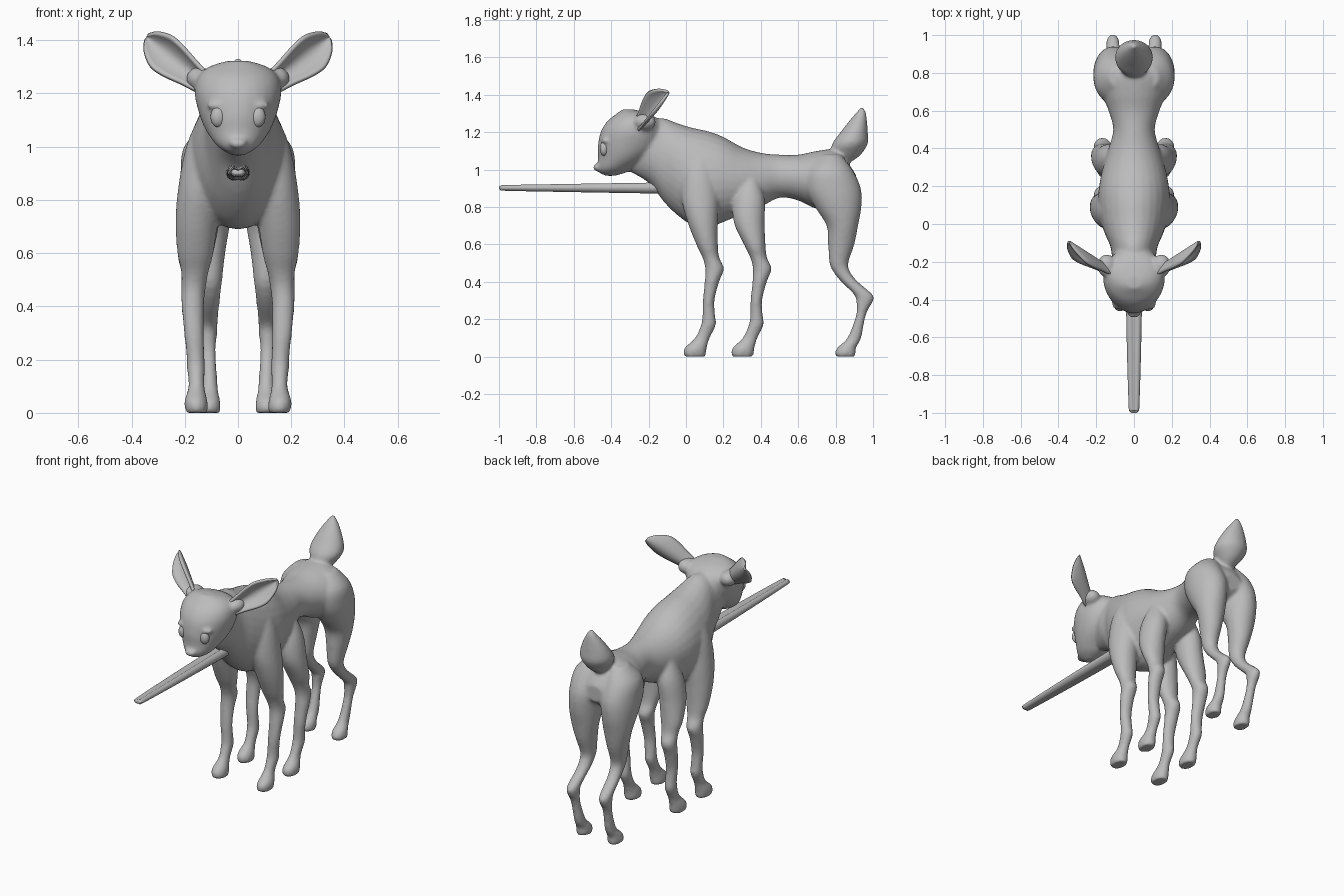
import bpy
import bmesh
import math
from mathutils import Vector

cube = bpy.data.objects.get("Cube")
if cube:
    bpy.data.objects.remove(cube, do_unlink=True)

grey = bpy.data.materials.new("plain grey")
grey.use_nodes = True
grey.diffuse_color = (0.5, 0.5, 0.5, 1)
grey.node_tree.nodes["Principled BSDF"].inputs["Base Color"].default_value = (0.5, 0.5, 0.5, 1)


def make_object(name, bm):
    """Turn a bmesh into a smooth shaded object."""
    bmesh.ops.recalc_face_normals(bm, faces=bm.faces)
    mesh = bpy.data.meshes.new(name)
    bm.to_mesh(mesh)
    bm.free()
    mesh.materials.append(grey)
    mesh.shade_smooth()
    obj = bpy.data.objects.new(name, mesh)
    bpy.context.collection.objects.link(obj)
    return obj


def smooth_rows(rows, steps=4):
    """Catmull-Rom interpolation through rows of numbers."""
    result = []
    for i in range(len(rows) - 1):
        a, b = rows[max(i - 1, 0)], rows[i]
        c, d = rows[i + 1], rows[min(i + 2, len(rows) - 1)]
        for k in range(steps):
            t = k / steps
            result.append([
                q + t / 2 * (r - p + t * (2 * p - 5 * q + 4 * r - s + t * (3 * (q - r) + s - p)))
                for p, q, r, s in zip(a, b, c, d)])
    return result + [list(rows[-1])]


def bridge(bm, rings):
    """Skin a list of vertex rings and close both ends."""
    for one, two in zip(rings, rings[1:]):
        for i in range(len(one)):
            j = (i + 1) % len(one)
            bm.faces.new((one[i], one[j], two[j], two[i]))
    bm.faces.new(rings[0])
    bm.faces.new(rings[-1])


def loft(bm, rows, axis, side=1, sides=28):
    """Rows: station, low edge, high edge, half width, x centre."""
    rings = []
    for station, low, high, half, centre in smooth_rows(rows):
        ring = []
        for i in range(sides):
            angle = math.tau * i / sides
            x = side * (centre + half * math.cos(angle))
            v = (low + high) / 2 + (high - low) / 2 * math.sin(angle)
            ring.append(bm.verts.new((x, v, station) if axis == "z" else (x, station, v)))
        rings.append(ring)
    bridge(bm, rings)


def ellipsoid(bm, centre, radii):
    new = bmesh.ops.create_uvsphere(bm, u_segments=24, v_segments=16, radius=1)["verts"]
    for v in new:
        v.co = Vector(centre) + Vector([a * b for a, b in zip(v.co, radii)])


# Trunk and neck: y, bottom, top, half width, x centre
trunk = [(-.32, 1.0, 1.24, .06, 0), (-.2, .93, 1.27, .11, 0), (-.12, .83, 1.275, .125, 0),
         (-.05, .76, 1.25, .155, 0), (.03, .705, 1.225, .18, 0), (.12, .69, 1.205, .19, 0),
         (.2, .72, 1.175, .185, 0), (.3, .76, 1.12, .165, 0), (.4, .8, 1.09, .135, 0),
         (.5, .85, 1.08, .11, 0), (.6, .835, 1.08, .135, 0), (.7, .79, 1.1, .175, 0),
         (.8, .8, 1.105, .18, 0), (.87, .84, 1.03, .13, 0), (.91, .87, .97, .06, 0)]

# Head: z, front, back, half width, x centre
head = [(.967, -.43, -.38, .02, 0), (.985, -.465, -.32, .055, 0), (1.01, -.475, -.28, .085, 0),
        (1.06, -.47, -.2, .12, 0), (1.12, -.472, -.14, .145, 0), (1.2, -.457, -.12, .163, 0),
        (1.26, -.42, -.14, .152, 0), (1.3, -.37, -.2, .11, 0), (1.322, -.34, -.28, .04, 0)]

# Legs: z, front, back, half width, x centre
lower_leg = [(.6, .055, .17, .068, .16), (.53, .088, .178, .052, .162), (.47, .103, .203, .046, .167),
             (.4, .1, .177, .042, .17), (.3, .09, .152, .037, .166), (.22, .088, .156, .034, .16),
             (.17, .08, .16, .034, .158), (.1, .048, .127, .03, .156), (.05, -.005, .112, .042, .158),
             (.02, -.014, .108, .044, .156), (0, -.008, .104, .04, .156)]
shoulder = [(1.13, .02, .13, .05, .09), (1.0, -.02, .16, .075, .12), (.85, -.025, .175, .082, .142),
            (.72, .008, .17, .08, .155)]
flank = [(.98, .06, .12, .04, .1), (.85, 0, .165, .07, .125), (.72, 0, .165, .076, .145)]
hind_leg = [(1.08, .72, .83, .05, .08), (1.0, .65, .89, .098, .105), (.9, .64, .935, .108, .108),
            (.8, .69, .938, .098, .113), (.7, .752, .92, .082, .113), (.6, .76, .9, .062, .11),
            (.5, .767, .868, .046, .105), (.45, .79, .88, .04, .105), (.4, .83, .92, .037, .107),
            (.33, .9, 1.0, .035, .112), (.29, .91, .997, .033, .112), (.25, .912, .973, .029, .112),
            (.2, .903, .956, .028, .11), (.1, .862, .937, .03, .106), (.05, .81, .91, .04, .108),
            (.02, .797, .908, .043, .108), (0, .803, .904, .04, .108)]

# Tail: z, front, back, half width, x centre
tail = [(1.04, .83, .88, .03, 0), (1.08, .78, .935, .065, 0), (1.14, .783, .972, .1, 0),
        (1.2, .826, .972, .088, 0), (1.26, .872, .968, .058, 0), (1.3, .906, .963, .032, 0),
        (1.33, .93, .952, .012, 0)]

# Fuse trunk, head, tail and six legs into one skin
bm = bmesh.new()
loft(bm, trunk, "y")
loft(bm, head, "z")
loft(bm, tail, "z")
mid_leg = [(z, a + .255, b + .255, w, x) for z, a, b, w, x in flank + lower_leg]
for side in (-1, 1):
    loft(bm, shoulder + lower_leg, "z", side)
    loft(bm, mid_leg, "z", side)
    loft(bm, hind_leg, "z", side)
    # Ear roots
    ellipsoid(bm, (side * .145, -.22, 1.255), (.05, .06, .045))
    # Brow ridges
    ellipsoid(bm, (side * .075, -.43, 1.155), (.045, .025, .014))
# Nose
ellipsoid(bm, (0, -.476, 1.012), (.034, .022, .02))
body = make_object("body", bm)
remesh = body.modifiers.new("fuse", "REMESH")
remesh.mode = "VOXEL"
remesh.voxel_size = .01
remesh.use_smooth_shade = True
relax = body.modifiers.new("relax", "SMOOTH")
relax.factor = .5
relax.iterations = 7

# Ears: cupped leaves opening forward and outward
root, tip = Vector((.125, -.235, 1.24)), Vector((.342, -.095, 1.412))
along = (tip - root).normalized()
forward = Vector((.3, -1, 0))
forward = (forward - along * forward.dot(along)).normalized()
across = along.cross(forward)
leaf = smooth_rows([(0, .04), (.2, .05), (.45, .066), (.65, .068), (.85, .045), (.96, .02), (1, .006)])
for side, name in ((1, "left_ear"), (-1, "right_ear")):
    bm = bmesh.new()
    rows = []
    for t, half in leaf:
        row = []
        for i in range(13):
            s = i / 6 - 1
            p = root.lerp(tip, t) + across * half * s + forward * half * .8 * s * s
            row.append(bm.verts.new((side * p.x, p.y, p.z)))
        rows.append(row)
    for one, two in zip(rows, rows[1:]):
        for i in range(12):
            bm.faces.new((one[i], one[i + 1], two[i + 1], two[i]))
    ear = make_object(name, bm)
    shell = ear.modifiers.new("thickness", "SOLIDIFY")
    shell.thickness = .014
    shell.offset = 0

# Eyes
for side, name in ((1, "left_eye"), (-1, "right_eye")):
    bm = bmesh.new()
    ellipsoid(bm, (side * .074, -.437, 1.112), (.029, .024, .039))
    make_object(name, bm)

# Grooved bar in front of the chest: y, half width, half height
bar = smooth_rows([(-1, .012, .006), (-.99, .024, .013), (-.95, .029, .017),
                   (-.6, .039, .024), (-.2, .045, .031), (-.05, .045, .031)])
bm = bmesh.new()
rings = []
for y, half, height in bar:
    ring = []
    for i in range(32):
        angle = math.tau * i / 32
        c, s = math.cos(angle), math.sin(angle)
        dip = math.exp(-(c / .35) ** 2) * (.55 if s > 0 else .2)
        ring.append(bm.verts.new((half * c, y, .903 + height * s * (1.1 - dip))))
    rings.append(ring)
bridge(bm, rings)
make_object("chest_bar", bm)
